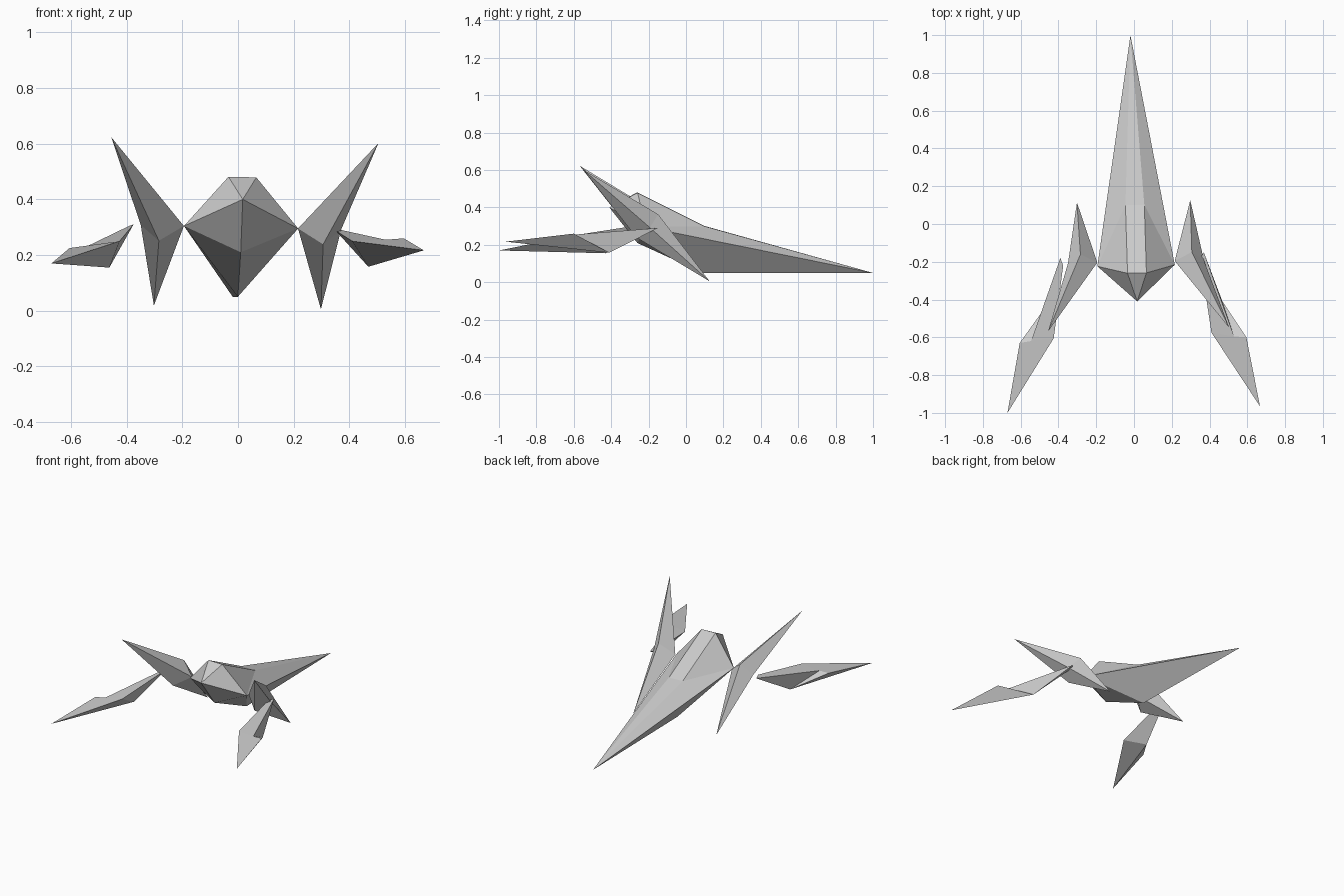
import bpy, bmesh

if "Cube" in bpy.data.objects:
    bpy.data.objects.remove(bpy.data.objects["Cube"])


def build(name, points, faces, mirrored=False, pose=(0, 0, 0)):
    """Faceted part from named corner points; each face is a string of point letters."""
    bm = bmesh.new()
    verts = {k: bm.verts.new(p) for k, p in points.items()}
    for f in faces.split():
        bm.faces.new([verts[c] for c in f])
    if mirrored:
        geom = bm.verts[:] + bm.edges[:] + bm.faces[:]
        bmesh.ops.mirror(bm, geom=geom, axis='X', merge_dist=0.0)
        bmesh.ops.remove_doubles(bm, verts=bm.verts[:], dist=0.0005)
    bmesh.ops.recalc_face_normals(bm, faces=bm.faces[:])
    mesh = bpy.data.meshes.new(name)
    bm.to_mesh(mesh)
    bm.free()
    ob = bpy.data.objects.new(name, mesh)
    ob.rotation_euler = pose
    bpy.context.collection.objects.link(ob)
    return ob


# slight roll and yaw of the whole craft
TILT = (0, 0.022, 0.02)

# hull: half body, mirrored (K tail, P/Q canopy, C/D canopy centre, N nose, S side, L/B keel)
build("hull", {
    'K': (0, -0.41, 0.40), 'P': (0.05, -0.26, 0.48), 'C': (0, -0.26, 0.48),
    'Q': (0.05, 0.10, 0.30), 'D': (0, 0.10, 0.30), 'N': (0, 1.0, 0.05),
    'S': (0.205, -0.22, 0.30), 'L': (0, -0.26, 0.21), 'B': (0, 0.09, 0.05),
}, "KPC KSP CPQD SQP SNQ QND KLS LBS SBN", True, TILT)

# blade fins: long double-ended spikes around a four-sided waist
build("blade_fins", {
    'A': (0.48, -0.56, 0.613), 'B': (0.30, 0.12, 0.012),
    'C': (0.205, -0.20, 0.30), 'F': (0.295, -0.155, 0.37),
    'E': (0.36, -0.20, 0.30), 'D': (0.295, -0.27, 0.245),
}, "ACF AFE AED ADC BFC BEF BDE BCD", True, TILT)

# trailing pods: same topology, each with its own pose
POD_FACES = "RVIU RUL UIL RLV LWV WTIV TWL TLI"
build("left_trailing_pod", {
    'R': (-0.39, -0.18, 0.305), 'U': (-0.375, -0.22, 0.31),
    'V': (-0.545, -0.62, 0.23), 'W': (-0.605, -0.63, 0.225),
    'T': (-0.67, -1.0, 0.17), 'I': (-0.425, -0.605, 0.25), 'L': (-0.462, -0.43, 0.155),
}, POD_FACES)
build("right_trailing_pod", {
    'R': (0.37, -0.15, 0.29), 'U': (0.35, -0.18, 0.288),
    'V': (0.53, -0.595, 0.255), 'W': (0.595, -0.60, 0.26),
    'T': (0.667, -0.965, 0.217), 'I': (0.41, -0.575, 0.25), 'L': (0.468, -0.41, 0.158),
}, POD_FACES)
